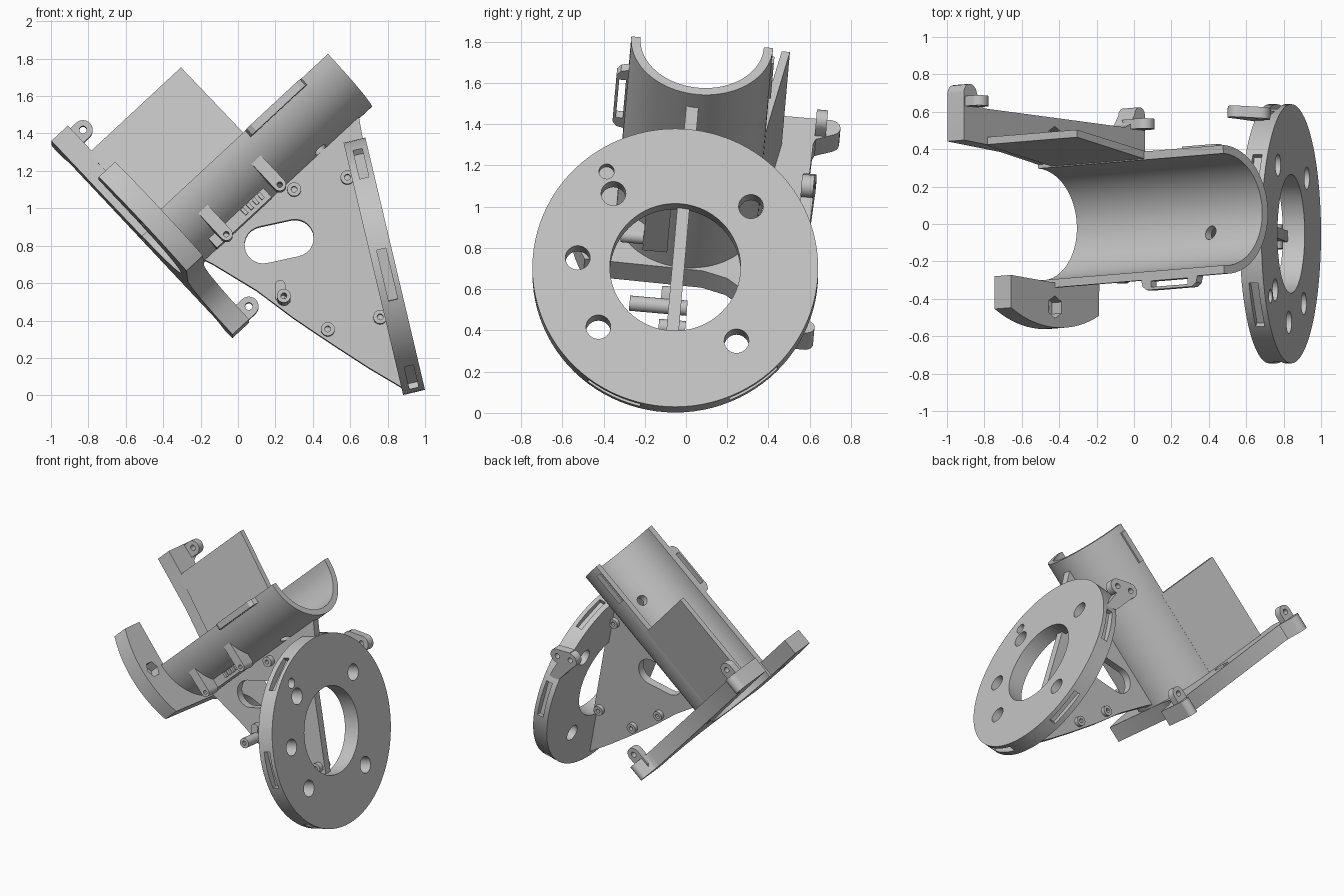
import bpy, bmesh, math
from mathutils import Matrix, Vector

cube = bpy.data.objects.get("Cube")
if cube:
    bpy.data.objects.remove(cube, do_unlink=True)

grey = bpy.data.materials.new("plain grey")
grey.use_nodes = True
COLOUR = (0.55, 0.55, 0.55, 1)
grey.diffuse_color = COLOUR
grey.node_tree.nodes["Principled BSDF"].inputs["Base Color"].default_value = COLOUR

# Frames: the leaning plate, the cradle running up it, the ring and its lug
PLATE = Matrix.Translation((0, -0.10, 0)) @ Matrix.Rotation(-0.088, 4, 'X')
CRADLE = PLATE @ Matrix.Translation((-0.51, 0.02, 0.88)) @ Matrix.Rotation(math.radians(-43), 4, 'Y')
RING = Matrix.Translation((0.782, -0.052, 0.69)) @ Matrix.Rotation(math.radians(-13.3), 4, 'Y')
LUG = (Matrix.Translation((0.61, 0.595, 1.1)) @ Matrix.Rotation(-0.088, 4, 'X')
       @ Matrix.Rotation(math.radians(-3), 4, 'Z'))


def arc(cx, cy, r, a0=0, a1=360, n=32):
    """Points along an arc; a full circle leaves out the repeated last point."""
    last = n if a1 - a0 == 360 else n - 1
    return [(cx + r * math.cos(math.radians(a0 + (a1 - a0) * i / last)),
             cy + r * math.sin(math.radians(a0 + (a1 - a0) * i / last))) for i in range(n)]


def stadium(p, q, r, n=14):
    """Rounded outline around the segment p-q."""
    ang = math.degrees(math.atan2(q[1] - p[1], q[0] - p[0]))
    return arc(*q, r, ang - 90, ang + 90, n) + arc(*p, r, ang + 90, ang + 270, n)


def prism(name, pts, axis, d0, d1, frame):
    """Extrude an outline along one local axis from d0 to d1."""
    place = {'X': lambda a, b, d: (d, a, b), 'Y': lambda a, b, d: (a, d, b),
             'Z': lambda a, b, d: (a, b, d)}[axis]
    bm = bmesh.new()
    low, high = [[bm.verts.new(frame @ Vector(place(a, b, d))) for a, b in pts] for d in (d0, d1)]
    bm.faces.new(low)
    bm.faces.new(high)
    for i in range(len(pts)):
        j = (i + 1) % len(pts)
        bm.faces.new((low[i], low[j], high[j], high[i]))
    bmesh.ops.recalc_face_normals(bm, faces=bm.faces)
    mesh = bpy.data.meshes.new(name)
    bm.to_mesh(mesh)
    bm.free()
    mesh.materials.append(grey)
    obj = bpy.data.objects.new(name, mesh)
    bpy.context.scene.collection.objects.link(obj)
    return obj


def box(name, x, y, z, frame):
    return prism(name, [(x[0], y[0]), (x[1], y[0]), (x[1], y[1]), (x[0], y[1])], 'Z', *z, frame)


def cut(obj, cutters):
    """Subtract the cutters and bake the result."""
    for c in cutters:
        c.hide_render = True
        mod = obj.modifiers.new("cut", 'BOOLEAN')
        mod.operation, mod.solver, mod.object = 'DIFFERENCE', 'EXACT', c
    bpy.context.view_layer.update()
    mesh = bpy.data.meshes.new_from_object(obj.evaluated_get(bpy.context.evaluated_depsgraph_get()))
    obj.modifiers.clear()
    obj.data = mesh
    for c in cutters:
        bpy.data.objects.remove(c, do_unlink=True)


def hole(x, y, r, axis, d0, d1, frame, n=24):
    return prism("cutter", arc(x, y, r, n=n), axis, d0, d1, frame)


def bore():
    """Cutter that keeps the cradle's inside clear."""
    return hole(0, 0, 0.325, 'X', -0.2, 1.6, CRADLE, 64)


# Ring with a central opening, bolt holes and pockets around the rim
ring = prism("ring", arc(0, 0, 0.693, n=96), 'X', -0.06, 0.06, RING)
tools = [hole(0, 0.003, 0.317, 'X', -0.2, 0.2, RING, 64)]
for y, z in [(-0.3, 0.37), (0.367, 0.305), (-0.473, 0.05), (-0.373, -0.295), (0.297, -0.365)]:
    tools.append(hole(y, z, 0.06, 'X', -0.2, 0.2, RING))
tools.append(hole(-0.333, 0.48, 0.037, 'X', 0, 0.2, RING))
for i in range(6):
    turn = RING @ Matrix.Rotation(math.radians(4 - 60 * i), 4, 'X')
    tools.append(box("cutter", (-0.02, 0.03), (-0.8, -0.645), (-0.14, 0.14), turn))
cut(ring, tools)

# Two-hole lug on the ring's rim
lug = prism("ring_lug", stadium((-0.055, 0), (0.065, 0), 0.055)[:14] +
            [(0.05, 0.055), (-0.055, 0.06)] + arc(-0.055, 0, 0.055, 90, 250, 12) +
            [(0.06, -0.19), (0.15, -0.19)], 'Y', -0.03, 0.03, LUG)
cut(lug, [hole(x, 0, 0.02, 'Y', -0.2, 0.2, LUG) for x in (-0.055, 0.06)])

# Gusset plate between the ring and the cradle, with a rounded window
gusset = prism("gusset_plate", [
    (-0.19, 0.73), (-0.13, 0.70), (0.1, 0.56), (0.3, 0.41), (0.5, 0.275), (0.7, 0.145),
    (0.885, 0.035), (0.9, 0.045), (0.6, 1.33), (0.67, 1.36), (0.645, 1.5), (0.62, 1.49)],
    'Y', -0.03, 0.03, PLATE)
cut(gusset, [bore(), prism("cutter", stadium((0.135, 0.805), (0.305, 0.842), 0.1),
                           'Y', -0.2, 0.2, PLATE)])

# Screw bosses on both faces of the gusset plate
for x, z, front in [(0.3, 1.1, 0.07), (0.585, 1.165, 0.07), (0.245, 0.515, 0.22),
                    (0.48, 0.35, 0.07), (0.76, 0.415, 0.07)]:
    boss = prism("screw_boss", arc(x, z, 0.037, n=20), 'Y', -front, 0.06, PLATE)
    cut(boss, [hole(x, z, 0.016, 'Y', -0.4, 0.2, PLATE, 12)])
prism("boss_key", stadium((0.225, 0.53), (0.225, 0.585), 0.028), 'Y', -0.07, 0.0, PLATE)

# Half-pipe cradle with a drain hole
cradle = prism("cradle", arc(0, 0, 0.345, 180, 361, 48) + arc(0, 0, 0.3, 180, 361, 48)[::-1],
               'X', 0, 1.355, CRADLE)
cut(cradle, [hole(0.99, -0.085, 0.037, 'Z', -0.6, -0.1, CRADLE)])

# Flat wing rising from the cradle's rear lip
prism("side_wing", [(0.302, -0.02), (0.345, -0.02), (0.428, 0.53), (0.388, 0.53)],
      'X', 0.1, 0.775, CRADLE)

# Strap loop on the front lip and a plain strip on the rear lip
loop = prism("strap_loop", [(0.74, -0.31), (0.76, -0.38), (0.79, -0.4), (1.12, -0.4),
                            (1.15, -0.38), (1.17, -0.31)], 'Z', -0.045, 0.0, CRADLE)
cut(loop, [box("cutter", (0.82, 1.09), (-0.385, -0.352), (-0.2, 0.2), CRADLE)])
box("lip_strip", (1.05, 1.3), (0.31, 0.355), (-0.045, 0.0), CRADLE)

# Curved end flange with nut pockets
flange = prism("end_flange",
               [(-0.3, 0.345)] + arc(0.183, 0, 0.743, 152.4, 207.6, 20) +
               [(0.1, -0.355), (0.22, -0.39), (0.32, -0.47), (0.38, -0.57),
                (0.41, -0.705), (0.63, -0.705)] + arc(0.625, -0.665, 0.04, -90, 90, 8) +
               [(0.57, -0.59), (0.55, -0.55), (0.58, 0.55), (0.59, 0.58)] +
               arc(0.655, 0.665, 0.05, -60, 90, 8) +
               [(0.4, 0.715), (0.37, 0.3)] + arc(0, 0, 0.32, 180, 360, 40)[::-1],
               'X', 0, 0.12, CRADLE)
cut(flange, [hole(s, 0, r, 'X', d, 0.3, CRADLE, n)
             for s in (-0.45, 0.46) for r, d, n in ((0.06, 0.05, 6), (0.028, -0.1, 16))])

# Hinge eyes at the flange ends
for n, s in ((0.655, 0.61), (-0.645, 0.57)):
    eye = prism("hinge_eye", stadium((0.08, n), (0.175, n), 0.052), 'Y', s - 0.027, s + 0.027, CRADLE)
    cut(eye, [hole(0.175, n, 0.02, 'Y', 0.3, 0.9, CRADLE, 16)])

# Hinge arms under the cradle
for u in (0.3, 0.69):
    arm = prism("hinge_arm", stadium((u, -0.16), (u, -0.335), 0.034), 'Y', -0.31, -0.2, CRADLE)
    cut(arm, [bore(), hole(u, -0.335, 0.015, 'Y', -0.6, 0, CRADLE, 12)])

# Toothed latch strip between the arms
latch = box("latch_strip", (0.22, 0.62), (-0.2, -0.08), (-0.347, -0.24), CRADLE)
cut(latch, [bore()])
for i in range(4):
    u = 0.45 + 0.04 * i
    box("latch_tooth", (u, u + 0.02), (-0.22, -0.18), (-0.325, -0.285), CRADLE)

# Smooth the round walls, keep the edges crisp
for obj in bpy.context.scene.objects:
    if obj.type == 'MESH':
        bpy.ops.object.select_all(action='DESELECT')
        obj.select_set(True)
        bpy.context.view_layer.objects.active = obj
        bpy.ops.object.shade_smooth_by_angle(angle=math.radians(30))
